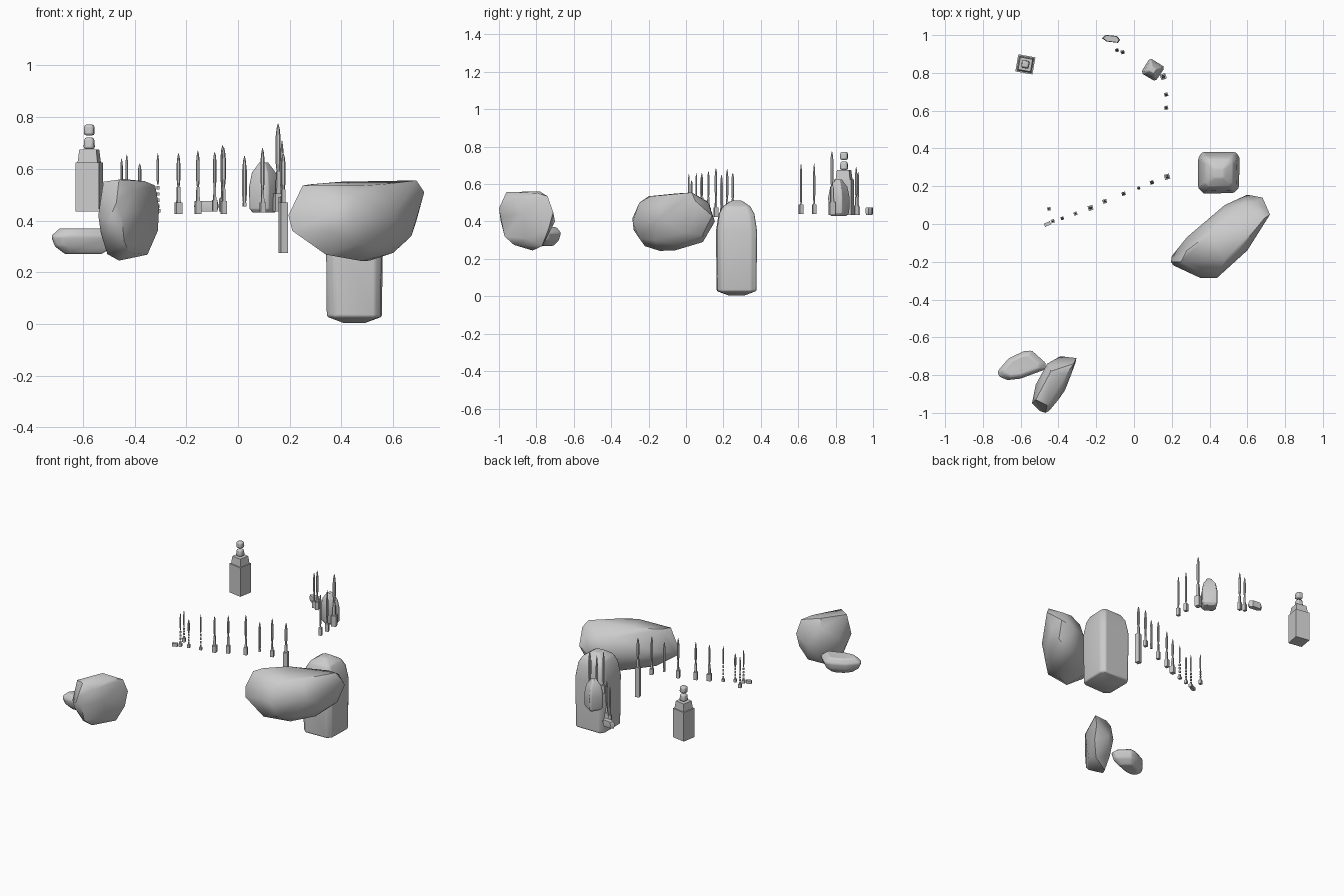
import bpy, bmesh, math
from mathutils import Vector, Matrix


def finish(bm, name, bevel=0.0, angle=40):
    bmesh.ops.recalc_face_normals(bm, faces=bm.faces)
    me = bpy.data.meshes.new(name)
    bm.to_mesh(me)
    bm.free()
    ob = bpy.data.objects.new(name, me)
    bpy.context.collection.objects.link(ob)
    if bevel:
        m = ob.modifiers.new("round", 'BEVEL')
        m.width, m.segments = bevel, 2
        m.limit_method, m.angle_limit = 'ANGLE', math.radians(25)
    bpy.ops.object.select_all(action='DESELECT')
    ob.select_set(True)
    bpy.context.view_layer.objects.active = ob
    bpy.ops.object.shade_smooth_by_angle(angle=math.radians(angle))
    return ob


def rock(name, pts, bevel=0.0):
    bm = bmesh.new()
    for p in pts:
        bm.verts.new(p)
    bmesh.ops.convex_hull(bm, input=bm.verts)
    loose = [v for v in bm.verts if not v.link_faces]
    bmesh.ops.delete(bm, geom=loose, context='VERTS')
    if bevel:
        bmesh.ops.dissolve_limit(bm, angle_limit=math.radians(4), verts=bm.verts, edges=bm.edges)
    return finish(bm, name, bevel, 45)


def layered(outline, levels, centre=(0, 0), size=1, turn=0):
    """Stack scaled copies of an outline; levels are (z, scale)."""
    c = sum((Vector(p) for p in outline), Vector((0, 0))) / len(outline)
    rot = Matrix.Rotation(turn, 2)
    return [(*(rot @ (Vector(p) - c) * s * size + c + Vector(centre)), z)
            for z, s in levels for p in outline]


def add_box(bm, x, y, z0, z1, w, d=None, turn=0, top=1):
    d = d or w
    m = Matrix.Translation((x, y, 0)) @ Matrix.Rotation(turn, 4, 'Z')
    rings = []
    for z, s in ((z0, 1), (z1, top)):
        rings.append([bm.verts.new(m @ Vector((a * w * s / 2, b * d * s / 2, z)))
                      for a, b in ((-1, -1), (1, -1), (1, 1), (-1, 1))])
    lo, hi = rings
    bm.faces.new(lo[::-1])
    bm.faces.new(hi)
    for i in range(4):
        j = (i + 1) % 4
        bm.faces.new((lo[i], lo[j], hi[j], hi[i]))


def add_spindle(bm, x, y, z0, z1, r, n=6):
    rings = []
    for t, s in ((0, .6), (.2, 1), (.7, 1), (.9, .6), (1, .1)):
        rings.append([bm.verts.new((x + r * s * math.cos(k * math.tau / n),
                                    y + r * s * math.sin(k * math.tau / n),
                                    z0 + t * (z1 - z0))) for k in range(n)])
    bm.faces.new(rings[0][::-1])
    bm.faces.new(rings[-1])
    for a, b in zip(rings, rings[1:]):
        for k in range(n):
            j = (k + 1) % n
            bm.faces.new((a[k], a[j], b[j], b[k]))


# big leaning boulder
rock("large_boulder", [
    (.195, -.20, .42), (.21, -.22, .36), (.20, -.17, .40), (.25, -.20, .535), (.28, -.14, .54),
    (.35, -.285, .42), (.36, -.28, .355), (.44, -.285, .40), (.45, -.25, .50), (.34, -.25, .50),
    (.34, -.22, .268), (.48, -.14, .243), (.51, -.06, .245), (.60, -.14, .42), (.60, -.05, .275),
    (.54, -.17, .30), (.46, -.25, .31), (.56, -.13, .54), (.48, -.19, .535), (.40, -.05, .55),
    (.69, .03, .555), (.72, .05, .51), (.69, .06, .40), (.67, -.01, .34), (.66, .09, .33),
    (.68, .14, .43), (.60, .155, .40), (.60, .09, .29), (.65, .12, .50), (.48, .10, .42),
    (.28, -.07, .42), (.29, -.10, .31), (.48, .06, .285), (.47, .06, .51), (.58, .11, .51)])

# front left boulder
rock("front_boulder", [
    (-.50, -.99, .40), (-.45, -.99, .42), (-.47, -1.0, .47), (-.54, -.95, .42), (-.53, -.90, .35),
    (-.52, -.93, .55), (-.46, -.96, .558), (-.44, -.78, .56), (-.36, -.80, .552), (-.32, -.74, .535),
    (-.305, -.71, .45), (-.31, -.735, .36), (-.39, -.70, .40), (-.46, -.74, .42), (-.365, -.88, .44),
    (-.35, -.77, .268), (-.46, -.82, .245), (-.505, -.89, .27), (-.42, -.92, .275), (-.44, -.97, .32),
    (-.36, -.85, .31), (-.40, -.93, .52), (-.33, -.79, .50), (-.52, -.85, .42), (-.44, -.75, .30),
    (-.45, -.75, .51)])

# low flat stone beside it
flat = [(-.725, -.78), (-.715, -.81), (-.67, -.828), (-.60, -.82), (-.465, -.77),
        (-.465, -.735), (-.54, -.668), (-.585, -.672), (-.665, -.71)]
rock("flat_stone", layered(flat, [(.27, .55), (.30, .88), (.34, 1), (.37, .72)]), .008)

# upright pillar stone and its small copies in the back group
square = [(.34, .35), (.36, .38), (.54, .38), (.56, .35), (.555, .19), (.53, .165), (.37, .16), (.34, .19)]
rock("pillar_stone", layered(square, [(.003, .35), (.028, .97), (.35, 1), (.44, .87), (.48, .68), (.512, .25)]), .008)
rock("back_upright_stone", layered(
    square, [(.43, .75), (.445, 1), (.53, 1.03), (.585, .83), (.625, .3)],
    (.10 - .45, .815 - .27), .41, math.radians(-32)), .004)
slab = [(-.05, .004), (-.03, .021), (.03, .015), (.046, -.005), (.036, -.021), (-.025, -.014)]
rock("back_small_stone", layered(slab, [(.435, .85), (.455, 1), (.476, .88)], (-.12, .98)))

# stone lantern
lx, ly, turn = -.575, .845, math.radians(-10)
for name, z0, z1, w, top, bev in (
        ("lantern_block", .435, .625, .092, 1, 0), ("lantern_step", .625, .674, .078, .85, 0),
        ("lantern_lower_knob", .676, .721, .042, .85, .01),
        ("lantern_upper_knob", .729, .771, .040, .95, .01)):
    bm = bmesh.new()
    add_box(bm, lx, ly, z0, z1, w, turn=turn, top=top)
    finish(bm, name, bev, 30)

# stakes: x, y, base bottom, base top, base width, spindle bottom, spindle top, spindle radius, beaded stem
stakes = [
    (-.45, .08, .435, .46, .018, .53, .64, .005, True), (-.43, .015, .435, .455, .018, .54, .655, .005, True),
    (-.38, .03, .435, .455, .016, .53, .62, .007, True), (-.31, .055, .43, .445, .018, .54, .66, .005, True),
    (-.23, .085, .425, .47, .026, .53, .66, .007, False), (-.155, .12, .425, .475, .022, .53, .67, .007, False),
    (-.055, .16, .425, .475, .02, .53, .685, .008, False), (.025, .19, .455, .47, .012, .46, .65, .009, False),
    (.095, .22, .43, .47, .02, .52, .68, .008, False), (.175, .25, .275, .47, .028, .52, .66, .009, False),
    (-.09, .92, .435, .48, .018, .53, .665, .007, False), (-.06, .91, .435, .485, .02, .53, .69, .008, False),
    (.155, .78, .435, .505, .03, .59, .775, .010, False), (.17, .685, .44, .49, .02, .495, .71, .007, False),
    (.17, .615, .44, .49, .02, .495, .71, .007, False)]
for i, (x, y, b0, b1, w, s0, s1, r, beaded) in enumerate(stakes):
    bm = bmesh.new()
    add_box(bm, x, y, b0, b1, w, turn=.3)
    if beaded:
        n = 4
        step = (s0 - b1) / n
        for k in range(n):
            z = b1 + k * step
            add_box(bm, x, y, z + step * .15, z + step * .7, .009, turn=.3)
    elif s0 > b1:
        add_box(bm, x, y, b1, s0, w * .55, turn=.3, top=.8)
    add_spindle(bm, x, y, s0, s1, r)
    finish(bm, f"stake_{i + 1}", 0, 30)

# small block lying at the end of the row
bm = bmesh.new()
add_box(bm, -.458, 0, .435, .455, .034, .018, turn=.4)
finish(bm, "row_end_block", 0, 30)
